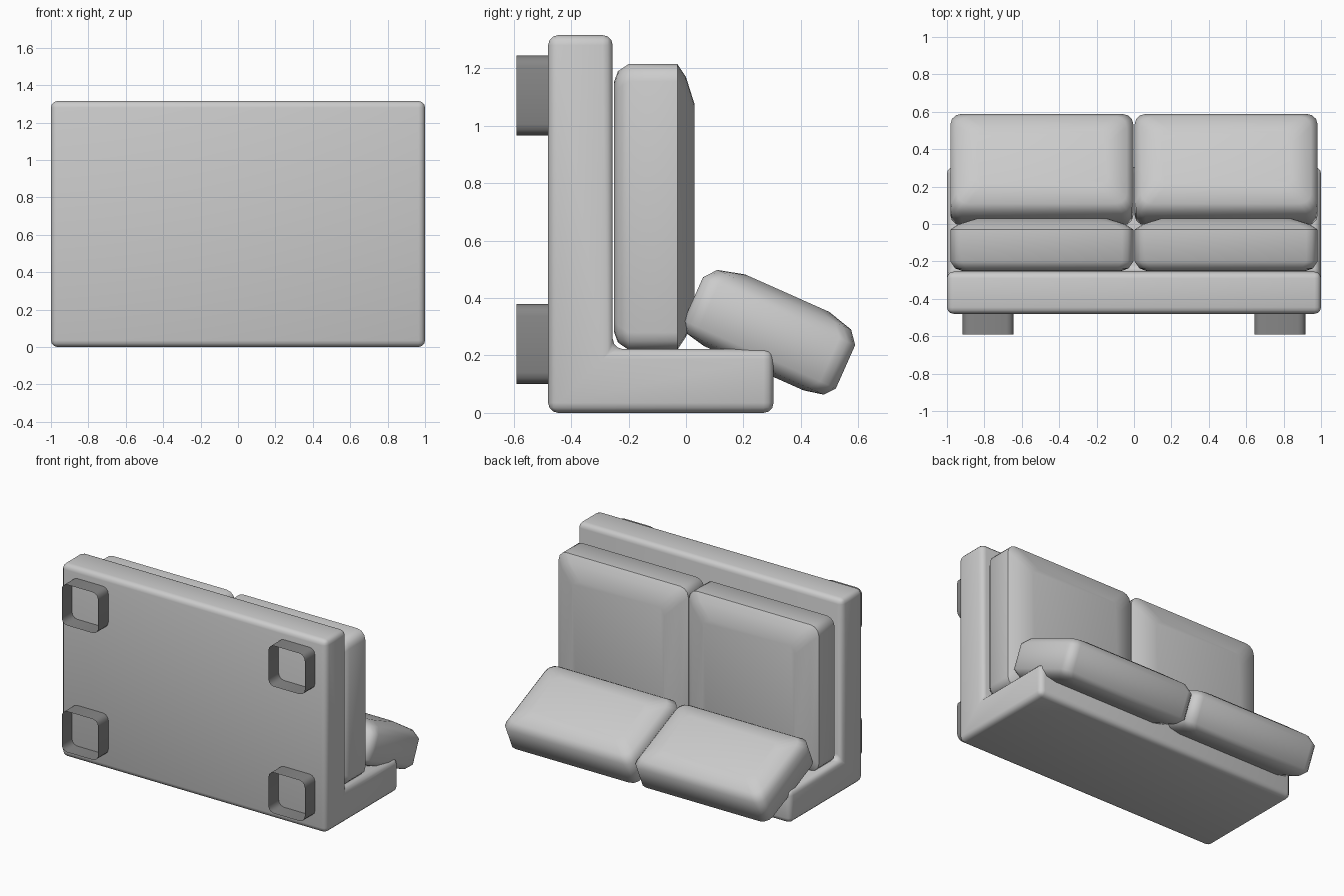
import bpy, bmesh, math

cube = bpy.data.objects.get("Cube")
if cube:
    bpy.data.objects.remove(cube, do_unlink=True)


def make_material(name, value):
    mat = bpy.data.materials.new(name)
    mat.use_nodes = True
    color = (value, value, value, 1)
    mat.diffuse_color = color
    mat.node_tree.nodes["Principled BSDF"].inputs["Base Color"].default_value = color
    return mat


fabric = make_material("light grey fabric", 0.6)
dark = make_material("dark grey feet", 0.24)


def finish(bm, name, mat, angle):
    bmesh.ops.recalc_face_normals(bm, faces=bm.faces)
    mesh = bpy.data.meshes.new(name)
    bm.to_mesh(mesh)
    bm.free()
    mesh.materials.append(mat)
    obj = bpy.data.objects.new(name, mesh)
    bpy.context.collection.objects.link(obj)
    bpy.ops.object.select_all(action="DESELECT")
    obj.select_set(True)
    bpy.context.view_layer.objects.active = obj
    bpy.ops.object.shade_smooth_by_angle(angle=math.radians(angle))
    return obj


def rounded_rect(half_w, half_h, radius, steps=3):
    points = []
    for quarter, (sx, sy) in enumerate([(1, 1), (-1, 1), (-1, -1), (1, -1)]):
        for i in range(steps + 1):
            a = math.pi / 2 * (quarter + i / steps)
            points.append((sx * (half_w - radius) + radius * math.cos(a),
                           sy * (half_h - radius) + radius * math.sin(a)))
    return points


def loft(name, mat, center, half, radius, rings, tilt=0, caps=True, angle=50):
    """Stack rounded rectangles (depth, inset) along a direction tilted up from +y."""
    c, s = math.cos(math.radians(tilt)), math.sin(math.radians(tilt))
    bm = bmesh.new()
    loops = []
    for depth, inset in rings:
        loop = []
        for a, b in rounded_rect(half[0] - inset, half[1] - inset, radius):
            b += center[1]
            loop.append(bm.verts.new((center[0] + a, depth * c - b * s, depth * s + b * c)))
        loops.append(loop)
    for low, high in zip(loops, loops[1:]):
        for i in range(len(low)):
            j = (i + 1) % len(low)
            bm.faces.new((low[i], low[j], high[j], high[i]))
    if caps:
        bm.faces.new(loops[0])
        bm.faces.new(loops[-1])
    return finish(bm, name, mat, angle)


# L-shaped frame
bm = bmesh.new()
profile = [(-0.48, 0), (0.305, 0), (0.305, 0.222), (-0.255, 0.222), (-0.255, 1.315), (-0.48, 1.315)]
face = bm.faces.new([bm.verts.new((-1, y, z)) for y, z in profile])
side = bmesh.ops.extrude_face_region(bm, geom=[face])["geom"]
bmesh.ops.translate(bm, vec=(2, 0, 0), verts=[v for v in side if isinstance(v, bmesh.types.BMVert)])
bmesh.ops.recalc_face_normals(bm, faces=bm.faces)
bmesh.ops.bevel(bm, geom=bm.edges[:], offset=0.035, segments=3, profile=0.5, affect="EDGES")
finish(bm, "frame", fabric, 40)

upright_rings = [(-0.25, 0.06), (-0.237, 0.025), (-0.2, 0), (-0.03, 0), (0, 0.045), (0.03, 0.14)]
tilted_rings = [(0.238, 0.1), (0.253, 0.03), (0.29, 0), (0.455, 0), (0.499, 0.035), (0.524, 0.13)]

for sign, label in ((1, "left"), (-1, "right")):
    # Puffy cushions, one upright and one leaning
    loft(label + "_upright_cushion", fabric, (0.4925 * sign, 0.717), (0.489, 0.497),
         0.06, upright_rings)
    loft(label + "_tilted_cushion", fabric, (0.4925 * sign, -0.152), (0.489, 0.29),
         0.06, tilted_rings, tilt=66)
    # Hollow open feet
    for height, level in ((0.24, "lower"), (1.105, "upper")):
        loft(f"{label}_{level}_foot", dark, (0.78 * sign, height), (0.137, 0.139),
             0.04, [(-0.59, 0), (-0.475, 0)], caps=False)
